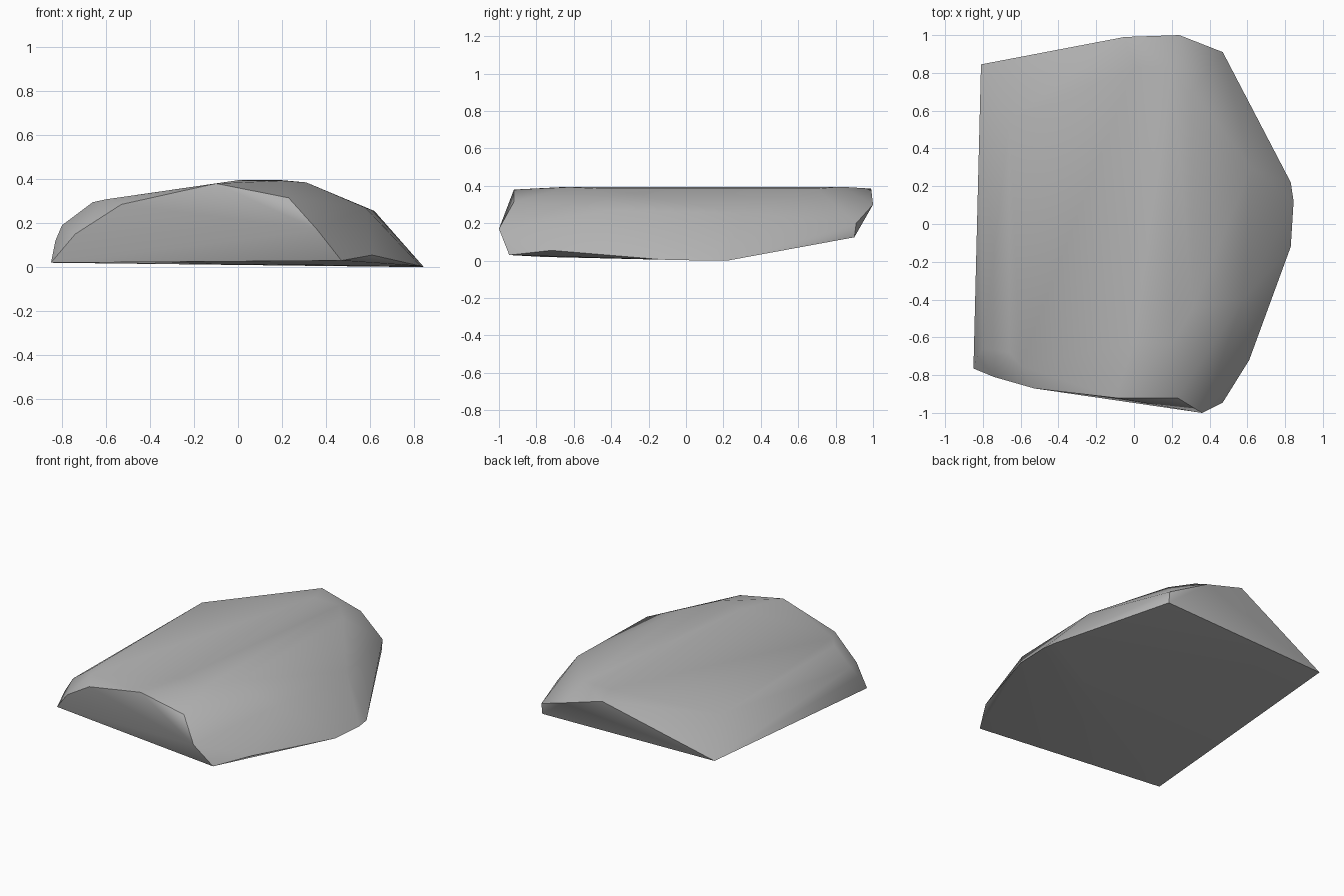
import bpy
import bmesh
import math

cube = bpy.data.objects.get("Cube")
if cube:
    bpy.data.objects.remove(cube, do_unlink=True)

# Corner points of the boulder, grouped by area
underside = [(-.85, -.765, .02), (.47, -.945, .03), (.61, -.72, .055),
             (.83, -.12, .005), (.845, .12, 0), (.83, .22, 0),
             (.47, .9, .125), (-.81, .845, .12)]
front_rim = [(.36, -1, .17), (.23, -.92, .315), (-.1, -.92, .38),
             (-.53, -.87, .285), (-.74, -.81, .15)]
back_rim = [(.47, .91, .2), (.24, 1, .3), (-.05, .99, .385)]
left_shoulder = [(.58, -.4, .27), (.62, .3, .255)]
right_shoulder = [(-.83, -.7, .12), (-.8, -.66, .19), (-.66, -.68, .295),
                  (-.6, -.75, .308), (-.66, .55, .29)]
crown = [(0, -.63, .395), (.2, -.63, .393), (.2, .83, .395),
         (.31, -.45, .385), (.31, .7, .385), (0, .83, .395)]

# Stone colour
stone = bpy.data.materials.new("grey_stone")
stone.use_nodes = True
grey = (.46, .46, .46, 1)
stone.diffuse_color = grey
stone.node_tree.nodes["Principled BSDF"].inputs["Base Color"].default_value = grey

# Boulder: convex shell around the corner points
bm = bmesh.new()
for p in underside + front_rim + back_rim + left_shoulder + right_shoulder + crown:
    bm.verts.new(p)
hull = bmesh.ops.convex_hull(bm, input=bm.verts[:])
spare = {g for g in hull["geom_interior"] + hull["geom_unused"]
         if isinstance(g, bmesh.types.BMVert)}
bmesh.ops.delete(bm, geom=list(spare), context='VERTS')
bmesh.ops.recalc_face_normals(bm, faces=bm.faces[:])

mesh = bpy.data.meshes.new("boulder")
bm.to_mesh(mesh)
bm.free()
mesh.materials.append(stone)
boulder = bpy.data.objects.new("boulder", mesh)
bpy.context.collection.objects.link(boulder)

# Smooth shading with crisp main edges
bpy.ops.object.select_all(action='DESELECT')
boulder.select_set(True)
bpy.context.view_layer.objects.active = boulder
bpy.ops.object.shade_smooth_by_angle(angle=math.radians(40))
